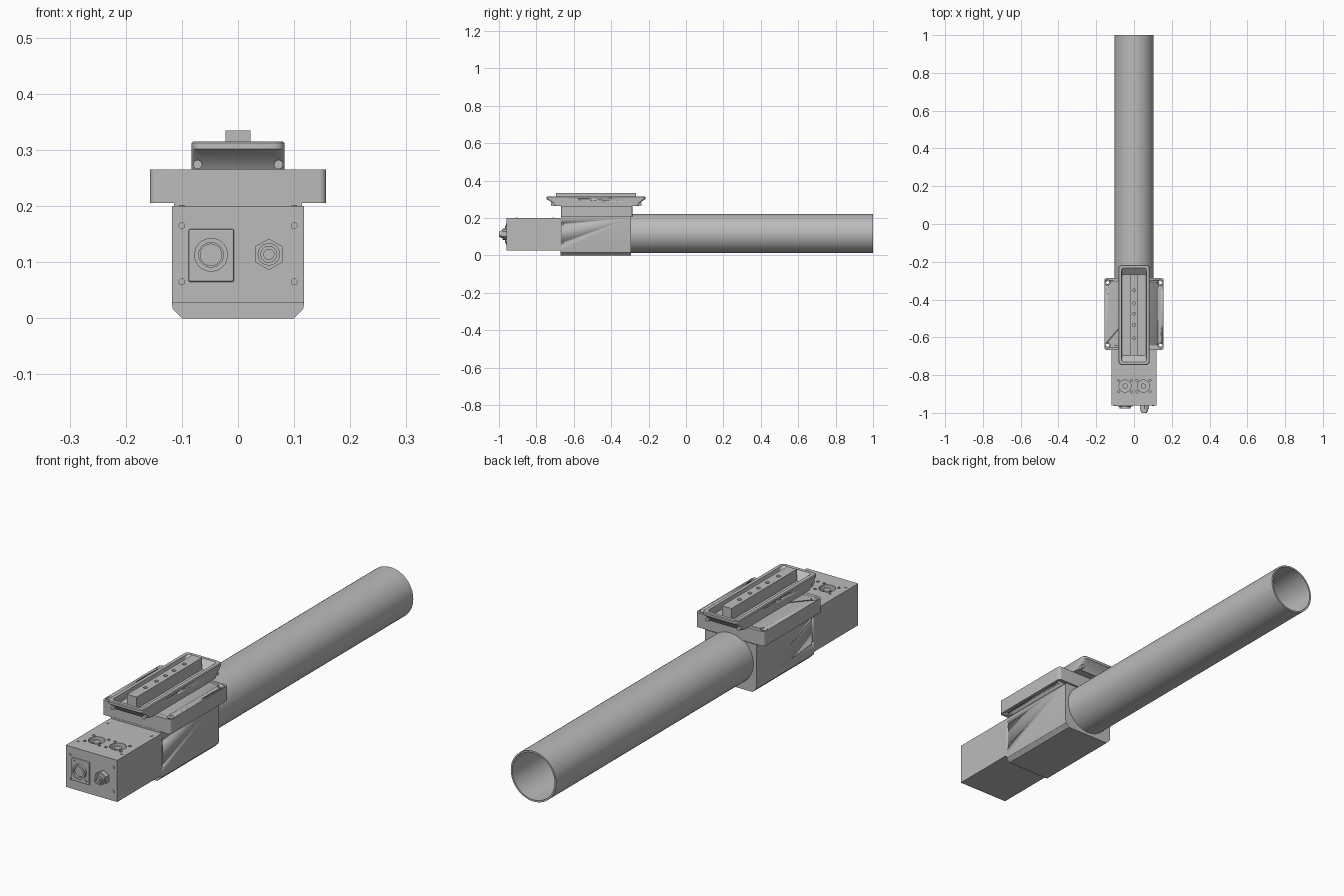
import bpy, bmesh, math
from mathutils import Matrix, Vector

cube = bpy.data.objects.get("Cube")
if cube:
    bpy.data.objects.remove(cube, do_unlink=True)

metal = bpy.data.materials.new("brushed_grey")
metal.use_nodes = True
GREY = (0.5, 0.5, 0.5, 1)
metal.diffuse_color = GREY
metal.node_tree.nodes["Principled BSDF"].inputs["Base Color"].default_value = GREY


def finish(name, bm, smooth=True):
    bmesh.ops.recalc_face_normals(bm, faces=bm.faces)
    mesh = bpy.data.meshes.new(name)
    bm.to_mesh(mesh)
    bm.free()
    mesh.materials.append(metal)
    ob = bpy.data.objects.new(name, mesh)
    bpy.context.collection.objects.link(ob)
    if smooth:
        bpy.ops.object.select_all(action='DESELECT')
        ob.select_set(True)
        bpy.context.view_layer.objects.active = ob
        bpy.ops.object.shade_smooth_by_angle(angle=math.radians(30))
    return ob


def loft(name, rings, close=False):
    """Skin equal-length rings; cap both ends, or join last to first."""
    bm = bmesh.new()
    rows = [[bm.verts.new(p) for p in ring] for ring in rings]
    pairs = list(zip(rows, rows[1:]))
    if close:
        pairs.append((rows[-1], rows[0]))
    else:
        bm.faces.new(rows[0])
        bm.faces.new(rows[-1])
    for a, b in pairs:
        for i in range(len(a)):
            j = (i + 1) % len(a)
            bm.faces.new((a[i], a[j], b[j], b[i]))
    return finish(name, bm)


def rounded(hx, y0, y1, z, r, steps=6):
    """Rounded rectangle ring lying flat at height z."""
    ring = []
    corners = ((hx - r, y1 - r), (r - hx, y1 - r), (r - hx, y0 + r), (hx - r, y0 + r))
    for k, (cx, cy) in enumerate(corners):
        for s in range(steps + 1):
            a = (k + s / steps) * math.pi / 2
            ring.append((cx + r * math.cos(a), cy + r * math.sin(a), z))
    return ring


def box(name, x0, x1, y0, y1, z0, z1):
    bm = bmesh.new()
    size = Vector((x1 - x0, y1 - y0, z1 - z0))
    mid = Vector((x0 + x1, y0 + y1, z0 + z1)) / 2
    bmesh.ops.create_cube(bm, size=1, matrix=Matrix.Translation(mid) @ Matrix.Diagonal(size.to_4d()))
    return finish(name, bm, False)


def rods(name, centres, r, depth, axis='Z', sides=24):
    """Cylinders of one size, all in one object."""
    turn = {'X': Matrix.Rotation(math.pi / 2, 4, 'Y'), 'Y': Matrix.Rotation(math.pi / 2, 4, 'X'),
            'Z': Matrix.Identity(4)}[axis]
    bm = bmesh.new()
    for c in centres:
        bmesh.ops.create_cone(bm, cap_ends=True, segments=sides, radius1=r, radius2=r,
                              depth=depth, matrix=Matrix.Translation(c) @ turn)
    return finish(name, bm)


def cut(target, *args, **kw):
    cutter = rods("cutter", *args, **kw)
    cutter.hide_render = True
    mod = target.modifiers.new("holes", 'BOOLEAN')
    mod.operation, mod.solver, mod.object = 'DIFFERENCE', 'EXACT', cutter
    bpy.context.view_layer.objects.active = target
    bpy.ops.object.modifier_apply(modifier=mod.name)
    bpy.data.objects.remove(cutter, do_unlink=True)


def circle(r, y, z=0.117, n=64):
    return [(r * math.cos(2 * math.pi * i / n), y, z + r * math.sin(2 * math.pi * i / n)) for i in range(n)]


# Long open tube
loft("tube", [circle(0.104, -0.3), circle(0.104, 1), circle(0.097, 1), circle(0.097, -0.3)], close=True)

# Clamp block with chamfered lower edges
half = [(0.1, 0), (0.116, 0.016), (0.118, 0.027), (0.118, 0.2)]
profile = half + [(-x, z) for x, z in reversed(half)]
block = loft("clamp_block", [[(x, y, z) for x, z in profile] for y in (-0.672, -0.293)])
cut(block, [(s * 0.118, -0.66, z) for s in (-1, 1) for z in (0.068, 0.168)], 0.006, 0.012, axis='X', sides=12)
box("block_neck", -0.114, 0.114, -0.668, -0.295, 0.195, 0.207)

# Electronics housing with vent openings
housing = box("electronics_housing", -0.118, 0.118, -0.96, -0.67, 0.027, 0.2)
fans = [(-0.047, -0.858), (0.05, -0.858)]
cut(housing, [(x, y, 0.2) for x, y in fans], 0.032, 0.05, sides=32)
cut(housing, [(x + i * 0.034, y + j * 0.03, 0.2) for x, y in fans for i in (-1, 1) for j in (-1, 1)],
    0.006, 0.02, sides=12)
rods("fan_hub", [(x, y, 0.182) for x, y in fans], 0.014, 0.026)
rods("top_screw", [(s * 0.1, y, 0.2) for s in (-1, 1) for y in (-0.71, -0.905)], 0.005, 0.004, sides=12)
rods("front_screw", [(s * 0.1, -0.96, z) for s in (-1, 1) for z in (0.065, 0.165)], 0.006, 0.006, 'Y', 16)

# Round socket on a square plate
plate = box("socket_plate", -0.088, -0.007, -0.967, -0.955, 0.065, 0.159)
bev = plate.modifiers.new("round", 'BEVEL')
bev.width, bev.segments = 0.003, 2
loft("socket_ring", [[(x - 0.048, y, z) for x, y, z in circle(r, yy, 0.113, 32)]
                     for r, yy in ((0.03, -0.96), (0.03, -0.978), (0.022, -0.978), (0.022, -0.96))], close=True)
rods("socket_core", [(-0.048, -0.964, 0.113)], 0.02, 0.014, 'Y')
rods("plate_screw", [(-0.075, -0.967, 0.147), (-0.021, -0.967, 0.078)], 0.005, 0.004, 'Y', 12)

# Hexagonal cable fitting
hexnut = rods("hex_nut", [(0.055, -0.968, 0.114)], 0.028, 0.024, 'Y', 6)
rods("fitting_collar", [(0.055, -0.982, 0.114)], 0.02, 0.02, 'Y')
loft("fitting_tip", [[(x + 0.055, y, z) for x, y, z in circle(r, yy, 0.114, 32)]
                     for r, yy in ((0.015, -0.98), (0.015, -1), (0.009, -1), (0.009, -0.98))], close=True)

# Mounting flange with corner bolt holes
flange = loft("mounting_flange", [rounded(0.157, -0.667, -0.287, z, 0.012) for z in (0.205, 0.265)])
corners = [(s * 0.14, y) for s in (-1, 1) for y in (-0.31, -0.642)]
cut(flange, [(x, y, 0.235) for x, y in corners], 0.008, 0.1)
cut(flange, [(x, y, 0.265) for x, y in corners], 0.014, 0.03)

# Dovetail tray: flared ends, raised rim, sloped recess
tray = loft("dovetail_tray", [
    rounded(0.083, -0.705, -0.255, 0.265, 0.015),
    rounded(0.083, -0.715, -0.245, 0.282, 0.015),
    rounded(0.083, -0.746, -0.217, 0.302, 0.02),
    rounded(0.083, -0.746, -0.217, 0.312, 0.02),
    rounded(0.080, -0.743, -0.220, 0.315, 0.018),
    rounded(0.066, -0.730, -0.233, 0.315, 0.010),
    rounded(0.063, -0.695, -0.267, 0.287, 0.008)])
cut(tray, [(s * 0.083, y, 0.301) for s in (-1, 1) for y in (-0.51, -0.465)], 0.005, 0.012, axis='X', sides=12)
rods("tray_bolt", [(s * 0.072, y, 0.274) for s in (-1, 1) for y in (-0.711, -0.249)], 0.008, 0.02, 'Y', 20)

# Central rail with a row of holes
rail = box("centre_rail", -0.022, 0.022, -0.695, -0.267, 0.28, 0.335)
cut(rail, [(0, y, 0.335) for y in (-0.35, -0.42, -0.475, -0.535, -0.605)], 0.008, 0.03, sides=20)
